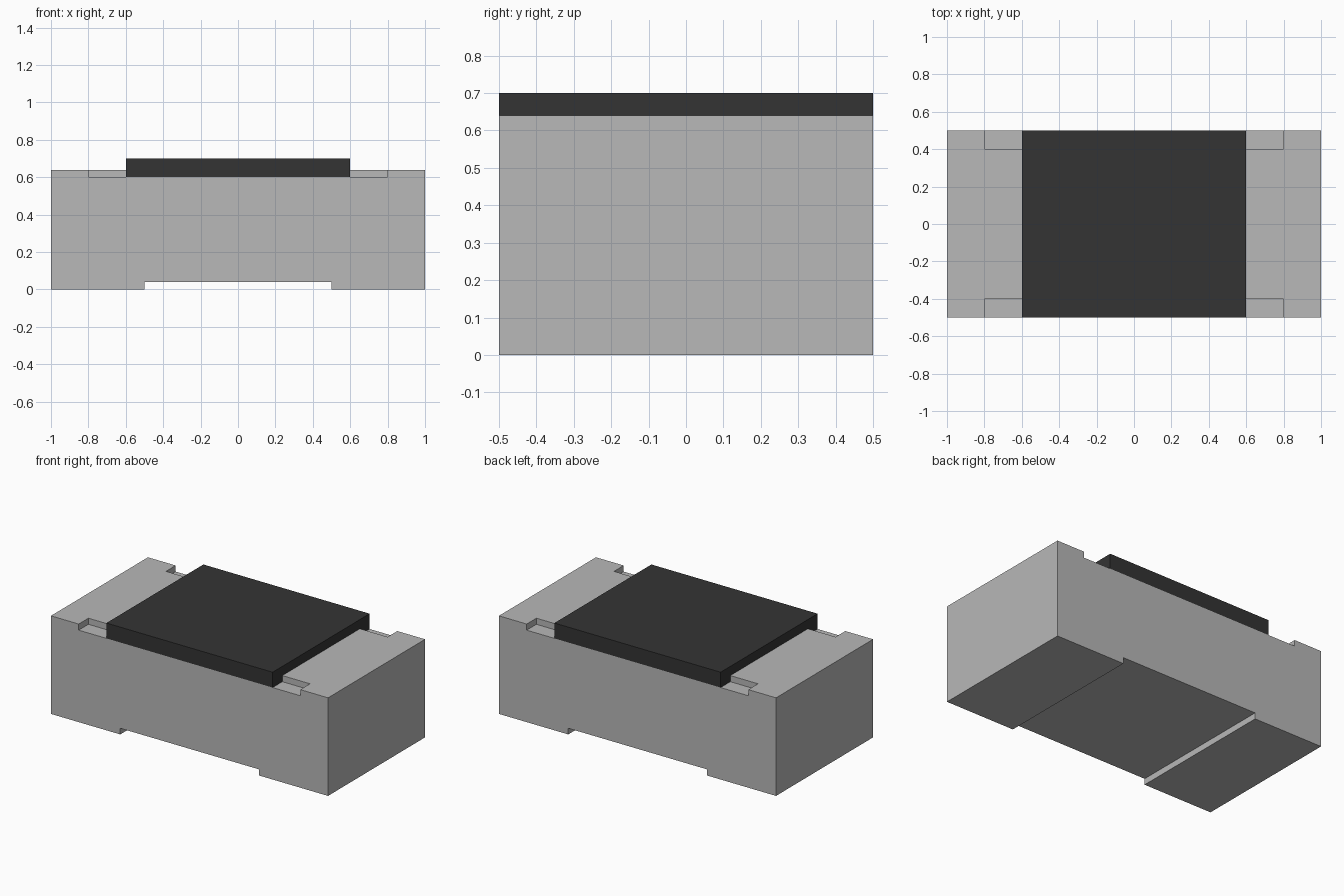
import bpy, bmesh
from mathutils import Vector

if "Cube" in bpy.data.objects:
    bpy.data.objects.remove(bpy.data.objects["Cube"])


def material(name, value):
    mat = bpy.data.materials.new(name)
    mat.diffuse_color = (value, value, value, 1)
    mat.use_nodes = True
    mat.node_tree.nodes["Principled BSDF"].inputs["Base Color"].default_value = mat.diffuse_color
    return mat


def prism(name, outline, sweep, mat=None):
    """Extrude a closed outline of 3D points along the sweep vector."""
    bm = bmesh.new()
    face = bm.faces.new([bm.verts.new(p) for p in outline])
    result = bmesh.ops.extrude_face_region(bm, geom=[face])
    moved = [g for g in result["geom"] if isinstance(g, bmesh.types.BMVert)]
    bmesh.ops.translate(bm, verts=moved, vec=Vector(sweep))
    bmesh.ops.recalc_face_normals(bm, faces=bm.faces)
    mesh = bpy.data.meshes.new(name)
    bm.to_mesh(mesh)
    bm.free()
    obj = bpy.data.objects.new(name, mesh)
    bpy.context.collection.objects.link(obj)
    if mat:
        mesh.materials.append(mat)
    return obj


def mirrored(half):
    """Close a right-hand outline by reflecting it across x = 0."""
    return half + [(-x, v) for x, v in reversed(half)]


grey = material("light grey", 0.48)
black = material("charcoal", 0.034)

# Body: side profile with a shallow recess between the two feet
profile = mirrored([(0.5, 0.04), (0.5, 0), (1, 0), (1, 0.64)])
body = prism("body", [(x, -0.5, z) for x, z in profile], (0, 1, 0), grey)

# Seat for the top plate, widening into a small notch at each corner
seat = mirrored([(0.8, -0.6), (0.8, -0.4), (0.6, -0.4),
                 (0.6, 0.4), (0.8, 0.4), (0.8, 0.6)])
cutter = prism("seat_cutter", [(x, y, 0.6) for x, y in seat], (0, 0, 0.2))
cutter.hide_render = True
cut = body.modifiers.new("seat", "BOOLEAN")
cut.operation = "DIFFERENCE"
cut.solver = "EXACT"
cut.object = cutter
bpy.context.view_layer.objects.active = body
bpy.ops.object.modifier_apply(modifier=cut.name)
bpy.data.objects.remove(cutter)

# Top plate: dark protective coating
plate = mirrored([(0.6, -0.5), (0.6, 0.5)])
prism("top_plate", [(x, y, 0.6) for x, y in plate], (0, 0, 0.1), black)
